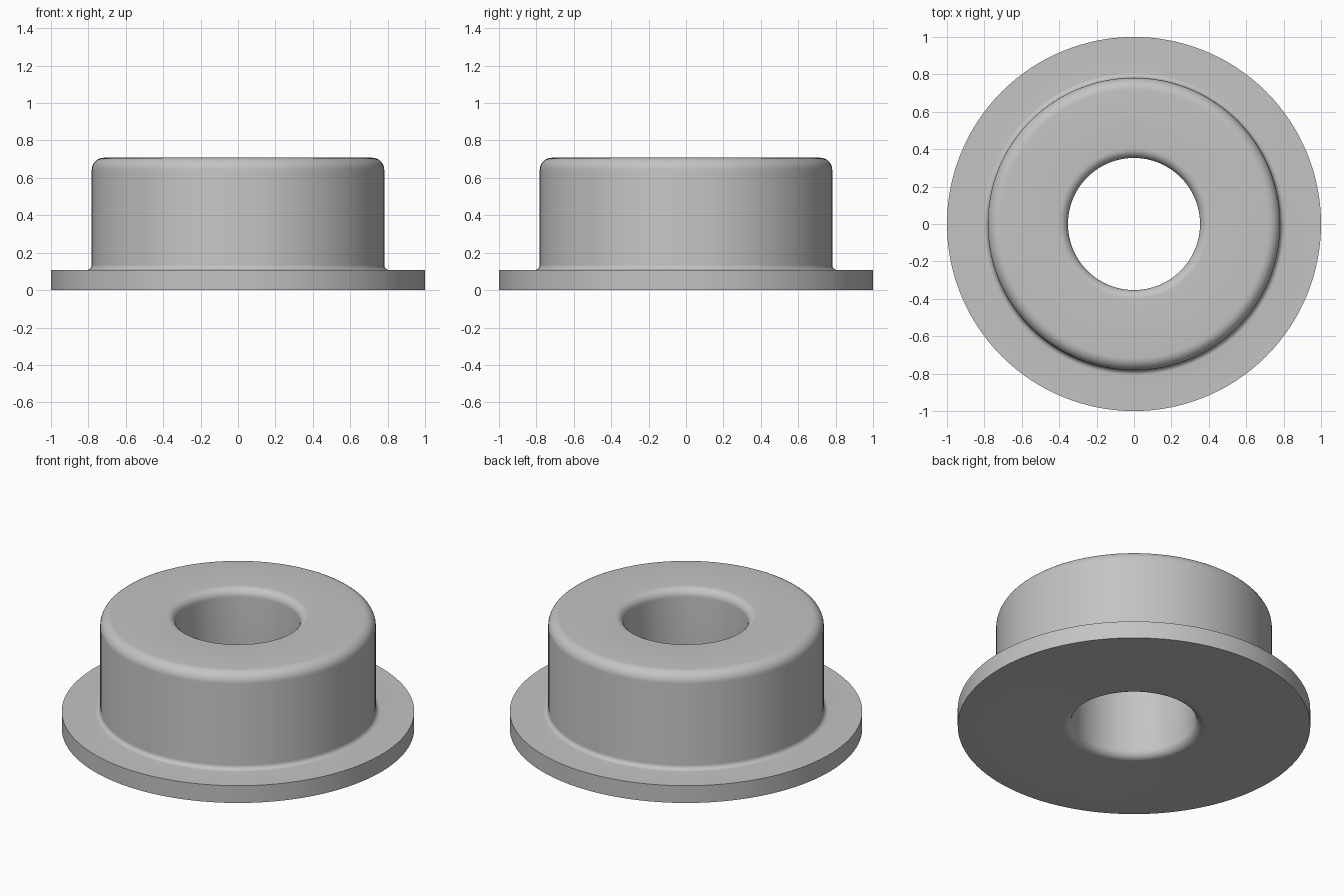
import bpy, bmesh, math

# Remove the default object
old = bpy.data.objects.get("Cube")
if old:
    bpy.data.objects.remove(old, do_unlink=True)

SEGMENTS = 128
BORE, BODY, FLANGE = 0.353, 0.782, 1.0
HEIGHT, FLANGE_TOP = 0.708, 0.108
BORE_ROUND, TOP_ROUND, FOOT_FILLET = 0.05, 0.065, 0.027


def arc(cx, cz, radius, start, end, steps=8):
    """Points of a circular arc in the radius-height plane, angles in degrees."""
    angles = [math.radians(start + (end - start) * i / steps) for i in range(steps + 1)]
    return [(cx + radius * math.cos(a), cz + radius * math.sin(a)) for a in angles]


# Closed cross-section: flange, foot fillet, rounded rim, rounded bore
profile = [(FLANGE, 0), (FLANGE, FLANGE_TOP)]
profile += arc(BODY + FOOT_FILLET, FLANGE_TOP + FOOT_FILLET, FOOT_FILLET, 270, 180)
profile += arc(BODY - TOP_ROUND, HEIGHT - TOP_ROUND, TOP_ROUND, 0, 90)
profile += arc(BORE + BORE_ROUND, HEIGHT - BORE_ROUND, BORE_ROUND, 90, 180)
profile += arc(BORE + BORE_ROUND, BORE_ROUND, BORE_ROUND, 180, 270)

# Revolve the section around the vertical axis
bm = bmesh.new()
verts = [bm.verts.new((r, 0, z)) for r, z in profile]
edges = [bm.edges.new((v, verts[(i + 1) % len(verts)])) for i, v in enumerate(verts)]
bmesh.ops.spin(bm, geom=verts + edges, cent=(0, 0, 0), axis=(0, 0, 1),
               angle=math.tau, steps=SEGMENTS, use_merge=True)
bmesh.ops.remove_doubles(bm, verts=bm.verts, dist=0.0001)
bmesh.ops.recalc_face_normals(bm, faces=bm.faces)
mesh = bpy.data.meshes.new("flanged_bushing")
bm.to_mesh(mesh)
bm.free()

bushing = bpy.data.objects.new("flanged_bushing", mesh)
bpy.context.collection.objects.link(bushing)

# Plain grey material
grey = bpy.data.materials.new("plain_grey")
grey.use_nodes = True
colour = (0.55, 0.55, 0.55, 1)
grey.diffuse_color = colour
grey.node_tree.nodes["Principled BSDF"].inputs["Base Color"].default_value = colour
mesh.materials.append(grey)

# Smooth curved walls, keep flange edges crisp
bpy.ops.object.select_all(action="DESELECT")
bushing.select_set(True)
bpy.context.view_layer.objects.active = bushing
bpy.ops.object.shade_smooth_by_angle(angle=math.radians(35))
